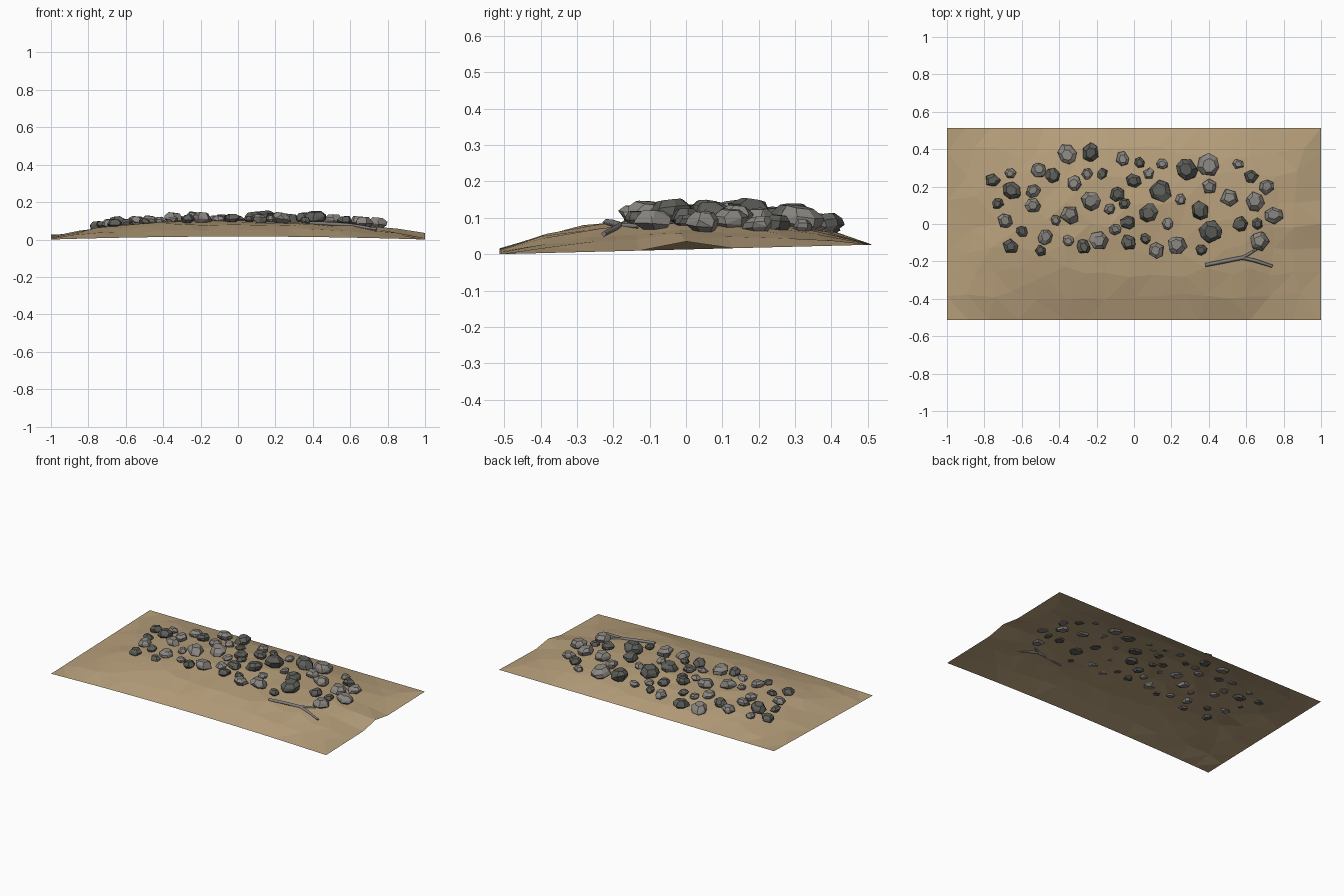
import bpy, bmesh, math, random
from mathutils import Vector

random.seed(7)
if "Cube" in bpy.data.objects:
    bpy.data.objects.remove(bpy.data.objects["Cube"], do_unlink=True)

HALF_X, HALF_Y = 1.0, 0.513


def material(name, rgb):
    mat = bpy.data.materials.new(name)
    mat.use_nodes = True
    mat.diffuse_color = (*rgb, 1)
    bsdf = next(n for n in mat.node_tree.nodes if n.type == "BSDF_PRINCIPLED")
    bsdf.inputs["Base Color"].default_value = (*rgb, 1)
    bsdf.inputs["Roughness"].default_value = 0.9
    return mat


sand = material("dry sand", (0.475, 0.35, 0.2))
light_grey = material("light stone", (0.255, 0.24, 0.22))
dark_grey = material("dark stone", (0.11, 0.11, 0.1))
wood = material("weathered wood", (0.22, 0.205, 0.2))


def add_object(name, bm, mat):
    mesh = bpy.data.meshes.new(name)
    bm.to_mesh(mesh)
    bm.free()
    mesh.materials.append(mat)
    obj = bpy.data.objects.new(name, mesh)
    bpy.context.collection.objects.link(obj)
    return obj


def ground_height(x, y):
    """Low mound that falls off to a thin, slightly wavy border."""
    u, v = min(abs(x) / HALF_X, 1), min(abs(y) / HALF_Y, 1)
    mound = 0.085 * (1 - u ** 3) * (1 - v ** 2.2)
    border = 0.013 + 0.013 * y / HALF_Y
    side = 0.022 * max(0, 1 - 4 * v) * max(0, x) ** 3
    front = 0.016 * (1 - u * u) * max(0, -y / HALF_Y)
    return mound + border + side + front


# Ground: open faceted sheet with an irregular interior
COLS, ROWS = 16, 8
bm = bmesh.new()
bmesh.ops.create_grid(bm, x_segments=COLS, y_segments=ROWS, size=1)
for v in bm.verts:
    edge_x, edge_y = abs(v.co.x) > 0.999, abs(v.co.y) > 0.999
    v.co.x *= HALF_X
    v.co.y *= HALF_Y
    if not edge_x:
        v.co.x += random.uniform(-0.035, 0.035)
    if not edge_y and not edge_x:
        v.co.y += random.uniform(-0.03, 0.03)
    bump = 0 if edge_x or edge_y else random.uniform(-0.006, 0.006)
    v.co.z = ground_height(v.co.x, v.co.y) + bump
bmesh.ops.triangulate(bm, faces=bm.faces[:], quad_method="SHORT_EDGE")
add_object("ground", bm, sand)


# Stones: chunky irregular convex lumps, partly sunk in the mound
def stone(name, x, y, radius, mat):
    bm = bmesh.new()
    sides = random.choice((5, 6, 6, 7))
    turn, stretch = random.uniform(0, math.tau), random.uniform(0.85, 1.0)
    tilt = Vector((random.uniform(-0.15, 0.15), random.uniform(-0.15, 0.15)))
    spin = random.uniform(0, math.pi)
    for level, width in ((-0.5, 0.55), (-0.12, 1), (0.25, 0.97), (0.6, 0.58)):
        shift = Vector((random.uniform(-0.1, 0.1), random.uniform(-0.1, 0.1)))
        for i in range(sides):
            a = turn + math.tau * (i + random.uniform(-0.2, 0.2)) / sides
            w = width * random.uniform(0.92, 1.1)
            px, py = w * math.cos(a) + shift.x, w * stretch * math.sin(a) + shift.y
            px, py = (px * math.cos(spin) - py * math.sin(spin),
                      px * math.sin(spin) + py * math.cos(spin))
            bm.verts.new(Vector((px, py, level + px * tilt.x + py * tilt.y)) * radius)
    hull = bmesh.ops.convex_hull(bm, input=bm.verts[:])
    loose = {g for g in hull["geom_interior"] + hull["geom_unused"]
             if isinstance(g, bmesh.types.BMVert)}
    bmesh.ops.delete(bm, geom=list(loose), context="VERTS")
    bmesh.ops.dissolve_limit(bm, angle_limit=math.radians(14),
                             verts=bm.verts[:], edges=bm.edges[:])
    bmesh.ops.recalc_face_normals(bm, faces=bm.faces[:])
    obj = add_object(name, bm, mat)
    obj.location = (x, y, ground_height(x, y) + 0.32 * radius)


# Stone places and radii in hundredths
dark_stones = [
    (-76, 23, 4), (-43, 26, 4), (-23, 38, 5), (-17, 27, 3), (3, 33, 3),
    (28, 29, 6), (63, 25, 4), (-65, 18, 5), (-73, 11, 3), (0, 23, 4),
    (14, 18, 6), (-9, 16, 4), (-5, 11, 3), (8, 6, 5), (-3, 1, 4),
    (35, 7, 5), (41, -4, 6), (57, 0, 4), (66, 0, 3), (-66, -12, 4),
    (-60, -4, 3), (-50, -14, 3), (-27, -12, 4), (-3, -10, 4), (6, -8, 3),
    (36, -14, 3)]
light_stones = [
    (-66, 27, 3), (-51, 29, 4), (-36, 37, 5), (-6, 35, 4), (15, 32, 3),
    (40, 31, 6), (56, 32, 3), (71, 20, 4), (-54, 18, 4), (-32, 22, 4),
    (-25, 27, 3), (8, 27, 3), (25, 13, 3), (40, 20, 4), (51, 14, 5),
    (65, 12, 5), (75, 5, 5), (-69, 2, 4), (-54, 10, 4), (-42, 2, 3),
    (-34, 5, 5), (-23, 12, 5), (-13, 8, 3), (18, 0, 3), (67, -9, 5),
    (-47, -7, 4), (-35, -9, 3), (-19, -9, 5), (-10, -3, 3), (12, -14, 4),
    (23, -11, 5)]
for label, places, mat in (("dark_stone", dark_stones, dark_grey),
                           ("light_stone", light_stones, light_grey)):
    for n, (x, y, r) in enumerate(places, 1):
        stone(f"{label}_{n}", x / 100, y / 100, r / 98, mat)


# Branch: forked twig lying on the front slope
def twig(name, path):
    curve = bpy.data.curves.new(name, "CURVE")
    curve.dimensions = "3D"
    curve.bevel_depth = 0.011
    curve.bevel_resolution = 0
    curve.use_fill_caps = True
    line = curve.splines.new("POLY")
    line.points.add(len(path) - 1)
    for point, (x, y, lift, width) in zip(line.points, path):
        point.co = (x, y, ground_height(x, y) + lift, 1)
        point.radius = width
    curve.materials.append(wood)
    obj = bpy.data.objects.new(name, curve)
    bpy.context.collection.objects.link(obj)


twig("branch", [(0.38, -0.22, 0.006, 0.9), (0.48, -0.2, 0.005, 1),
                (0.58, -0.18, 0.004, 1), (0.65, -0.197, 0.003, 0.9),
                (0.74, -0.226, 0.003, 0.7)])
twig("branch_fork", [(0.58, -0.18, 0.004, 0.8), (0.62, -0.157, 0.006, 0.7),
                     (0.66, -0.132, 0.007, 0.5)])
